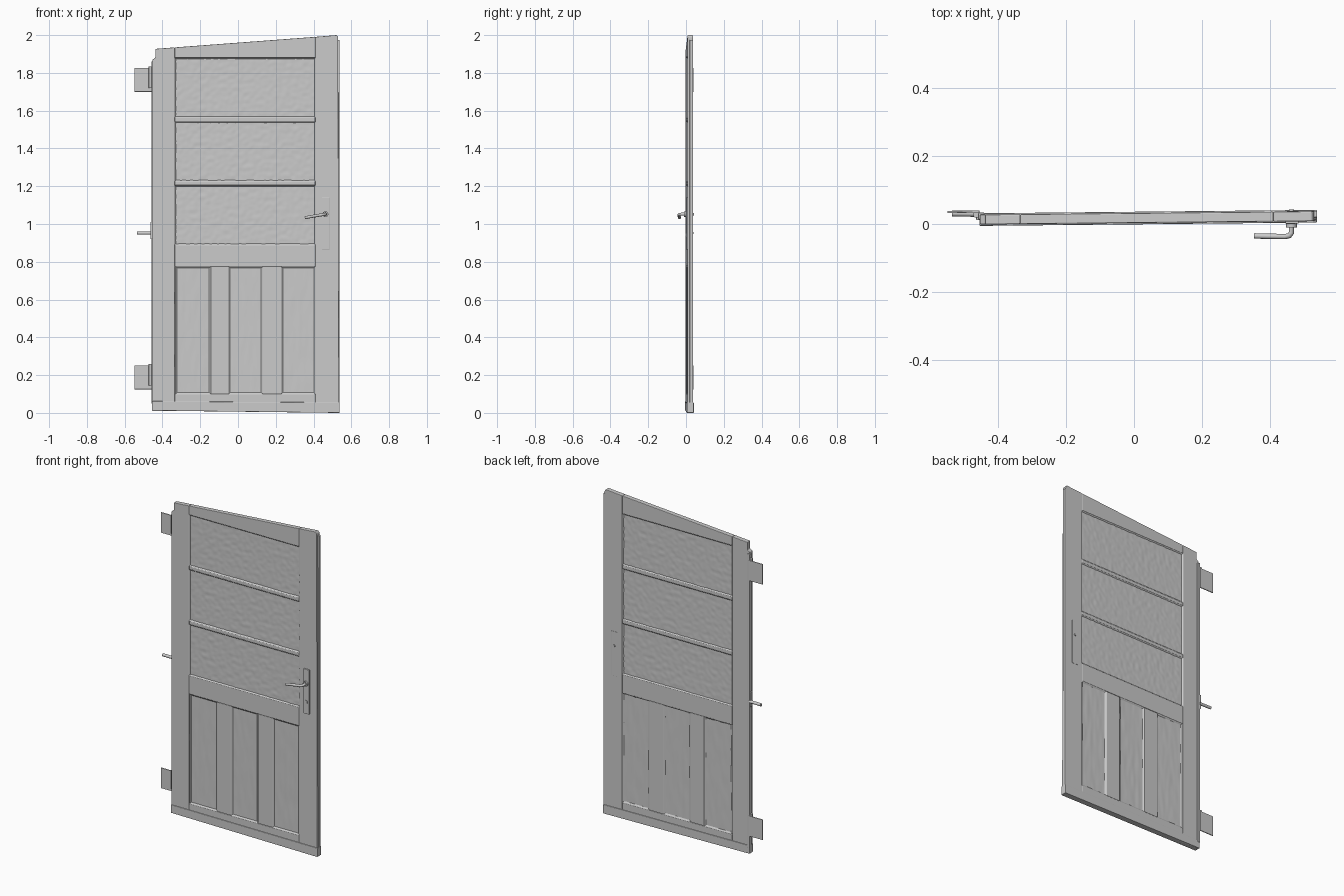
import bpy, bmesh, math, random
from mathutils import Vector, noise

if "Cube" in bpy.data.objects:
    bpy.data.objects.remove(bpy.data.objects["Cube"])

random.seed(4)
LEAN = 0.010  # the leaf stands slightly skewed in plan


def finish(name, bm, bevel=0.0, lean=True):
    if lean:
        for v in bm.verts:
            v.co.y += LEAN * v.co.x
    bmesh.ops.recalc_face_normals(bm, faces=bm.faces)
    me = bpy.data.meshes.new(name)
    bm.to_mesh(me)
    bm.free()
    ob = bpy.data.objects.new(name, me)
    bpy.context.collection.objects.link(ob)
    if bevel:
        mod = ob.modifiers.new("worn_edges", 'BEVEL')
        mod.width = bevel
        mod.segments = 2
    return ob


def prism(name, pts, y0, y1, bevel=0.0):
    """Extrude an x-z outline from y0 to y1."""
    bm = bmesh.new()
    face = bm.faces.new([bm.verts.new((x, y0, z)) for x, z in pts])
    res = bmesh.ops.extrude_face_region(bm, geom=[face])
    for g in res['geom']:
        if isinstance(g, bmesh.types.BMVert):
            g.co.y = y1
    return finish(name, bm, bevel)


def board(name, x0, x1, z0, z1, y0, y1, bevel=0.003):
    return prism(name, [(x0, z0), (x1, z0), (x1, z1), (x0, z1)], y0, y1, bevel)


def rod(name, points, radius, squash=1.0):
    """Tube along a path, optionally flattened."""
    cu = bpy.data.curves.new(name, 'CURVE')
    cu.dimensions = '3D'
    cu.bevel_depth = radius
    cu.bevel_resolution = 3
    cu.use_fill_caps = True
    sp = cu.splines.new('POLY')
    sp.points.add(len(points) - 1)
    for p, co in zip(sp.points, points):
        p.co = (*co, 1)
    ob = bpy.data.objects.new(name, cu)
    bpy.context.collection.objects.link(ob)
    return ob


def rough_sheet(name, x0, x1, z0, z1, y0, y1, amount, stretch):
    """Thin panel whose two faces carry a shallow uneven surface."""
    bm = bmesh.new()
    nx, nz = int((x1 - x0) / 0.009), int((z1 - z0) / 0.009)
    sides = []
    for y, sgn in ((y0, -1), (y1, 1)):
        rows = []
        for j in range(nz + 1):
            row = []
            for i in range(nx + 1):
                x, z = x0 + (x1 - x0) * i / nx, z0 + (z1 - z0) * j / nz
                n = noise.noise(Vector((x * 45, sgn * 9, z * 45 / stretch)))
                row.append(bm.verts.new((x, y + sgn * amount * n, z)))
            rows.append(row)
        for j in range(nz):
            for i in range(nx):
                bm.faces.new((rows[j][i], rows[j][i + 1], rows[j + 1][i + 1], rows[j + 1][i]))
        sides.append(rows)
    bmesh.ops.bridge_loops(bm, edges=[e for e in bm.edges if e.is_boundary])
    for f in bm.faces:
        f.smooth = True
    return finish(name, bm)


def top(x):  # sloping top edge of the leaf
    return 1.927 + (x + 0.44) * 0.075


F, B = 0.003, 0.032          # front and back of the frame
XL, XR = -0.335, 0.41        # panel opening

# Stiles
prism("hinge_stile", [(-0.453, 0.01), (XL, 0.01), (XL, top(XL)), (-0.438, top(-0.438)),
                      (-0.438, 1.88), (-0.453, 1.87)], F, B, 0.003)
prism("lock_stile", [(XR, 0.003), (0.535, 0.0), (0.53, 1.99), (0.522, 2.0), (XR, top(XR))],
      F, B, 0.003)
board("hinge_rebate_strip", -0.458, -0.44, 0.05, 1.86, 0.018, 0.038, 0.002)
board("lock_rebate_strip", 0.522, 0.538, 0.02, 1.975, 0.014, 0.033, 0.002)

# Rails
prism("top_rail", [(XL, 1.88), (XR, 1.88), (XR, top(XR)), (XL, top(XL))], F, B, 0.003)
board("lock_rail", XL, XR, 0.775, 0.89, F, B)
board("bottom_rail", XL, XR, 0.01, 0.10, F, B)
prism("weather_board", [(-0.455, 0.012), (0.538, 0.0), (0.538, 0.055), (-0.455, 0.062)],
      -0.001, 0.036, 0.003)

# Glazing bars and upper panes
for k, z in enumerate((1.215, 1.553)):
    board(f"glazing_bar_{k}", XL, XR, z - 0.011, z + 0.011, 0.005, 0.031, 0.004)
panes = ((0.89, 1.204), (1.226, 1.542), (1.564, 1.88))
for k, (z0, z1) in enumerate(panes):
    rough_sheet(f"pane_{k}", XL - 0.004, XR + 0.004, z0 - 0.004, z1 + 0.004,
                0.011, 0.025, 0.0016, 1.0)

# Lower mullions and wooden panels
for k, (x0, x1) in enumerate(((-0.145, -0.05), (0.13, 0.23))):
    board(f"mullion_{k}", x0, x1, 0.10, 0.775, F + 0.001, B - 0.001)
panels = ((-0.33, -0.145), (-0.05, 0.13), (0.23, 0.41))
for k, (x0, x1) in enumerate(panels):
    rough_sheet(f"wood_panel_{k}", x0 - 0.006, x1 + 0.004, 0.095, 0.78,
                0.012, 0.024, 0.001, 5.0)


# Sloping moulding round every opening, on both faces
def moulding(name, x0, x1, z0, z1, w=0.008):
    for side, outer, inner in (("front", F + 0.002, 0.0115), ("back", B - 0.002, 0.0245)):
        bm = bmesh.new()
        loops = []
        for d, y in ((0, outer), (w, inner)):
            loops.append([bm.verts.new(c) for c in (
                (x0 + d, y, z0 + d), (x1 - d, y, z0 + d),
                (x1 - d, y, z1 - d), (x0 + d, y, z1 - d))])
        a, b = loops
        for i in range(4):
            j = (i + 1) % 4
            bm.faces.new((a[i], a[j], b[j], b[i]))
        finish(f"{name}_{side}", bm)


for k, (z0, z1) in enumerate(panes):
    moulding(f"pane_moulding_{k}", XL, XR, z0, z1, 0.006)
for k, (x0, x1) in enumerate(panels):
    moulding(f"panel_moulding_{k}", x0, x1, 0.10, 0.775)

# Hinges with leaf and knuckle
for name, z0, z1 in (("upper", 1.70, 1.825), ("lower", 0.125, 0.25)):
    leaf = board(f"{name}_hinge_leaf", -0.549, -0.455, z0, z1, 0.038, 0.044, 0.001)
    rod(f"{name}_hinge_knuckle", [(-0.464, 0.027, z0 + 0.02), (-0.464, 0.027, z1 + 0.01)], 0.009)

# Security pin on the hinge edge
board("pin_plate", -0.464, -0.45, 0.92, 1.01, 0.016, 0.036, 0.002)
rod("hinge_side_pin", [(-0.455, 0.030, 0.952), (-0.535, 0.031, 0.952)], 0.009)

# Lock plates, keyhole collar and handle
board("front_lock_plate", 0.445, 0.484, 0.865, 1.14, -0.004, 0.006, 0.002)
board("back_lock_plate", 0.445, 0.484, 0.865, 1.14, 0.030, 0.033, 0.001)
rod("keyhole_collar", [(0.465, 0.005, 0.94), (0.465, -0.003, 0.94)], 0.010)
rod("handle_collar", [(0.463, 0.006, 1.052), (0.463, -0.010, 1.052)], 0.016)
rod("handle", [(0.463, 0.006, 1.052), (0.463, -0.026, 1.052), (0.457, -0.034, 1.051),
               (0.445, -0.037, 1.049), (0.39, -0.036, 1.040), (0.354, -0.035, 1.033)], 0.008)
rod("spindle_stub", [(0.463, 0.03, 1.052), (0.463, 0.043, 1.052)], 0.007)

# Round parts: curves to smooth meshes
for ob in [o for o in bpy.context.scene.objects if o.type == 'CURVE']:
    bpy.ops.object.select_all(action='DESELECT')
    ob.select_set(True)
    bpy.context.view_layer.objects.active = ob
    bpy.ops.object.convert(target='MESH')
    bpy.ops.object.shade_smooth_by_angle(angle=math.radians(40))
